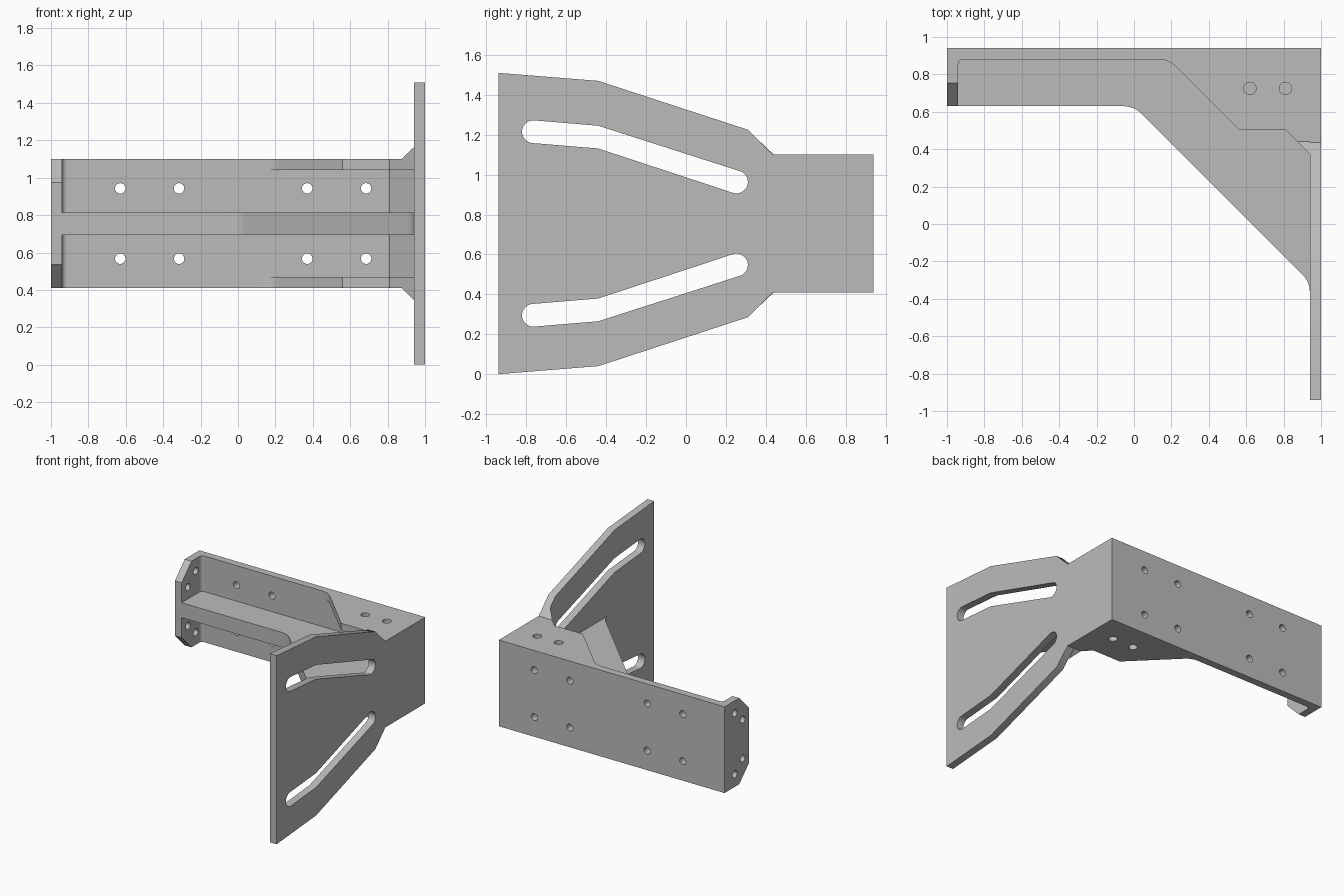
import bpy, bmesh
from math import sin, cos, pi, atan2
from mathutils import Matrix, Vector

cube = bpy.data.objects.get("Cube")
if cube:
    bpy.data.objects.remove(cube, do_unlink=True)

grey = bpy.data.materials.new("plain_grey")
grey.use_nodes = True
grey.diffuse_color = (0.5, 0.5, 0.5, 1)
grey.node_tree.nodes["Principled BSDF"].inputs["Base Color"].default_value = (0.5, 0.5, 0.5, 1)

BOTTOM, TOP, MID = 0.41, 1.10, 0.755   # heights of the main bracket
T = 0.06                               # sheet thickness

# Local (u, v, extrusion) directions for plates facing each axis
FRAMES = {
    "x": ((0, 1, 0), (0, 0, 1), (1, 0, 0)),
    "y": ((1, 0, 0), (0, 0, 1), (0, -1, 0)),
    "z": ((1, 0, 0), (0, 1, 0), (0, 0, 1)),
}


def finish(name, mesh):
    bm = bmesh.new()
    bm.from_mesh(mesh)
    bmesh.ops.remove_doubles(bm, verts=bm.verts, dist=1e-5)
    bmesh.ops.recalc_face_normals(bm, faces=bm.faces)
    bm.to_mesh(mesh)
    bm.free()
    mesh.materials.clear()
    mesh.materials.append(grey)
    obj = bpy.data.objects.new(name, mesh)
    bpy.context.collection.objects.link(obj)
    bpy.ops.object.select_all(action="DESELECT")
    obj.select_set(True)
    bpy.context.view_layer.objects.active = obj
    bpy.ops.object.shade_smooth_by_angle(angle=pi / 6)
    return obj


def rounded(points, steps=8):
    """Outline whose points may carry a third value: the corner setback."""
    out = []
    for i, p in enumerate(points):
        c = Vector(p[:2])
        if len(p) == 2:
            out.append(c)
            continue
        a = Vector(points[i - 1][:2])
        b = Vector(points[(i + 1) % len(points)][:2])
        a = c + (a - c).normalized() * p[2]
        b = c + (b - c).normalized() * p[2]
        for k in range(steps + 1):
            t = k / steps
            out.append(a * (1 - t) ** 2 + c * 2 * t * (1 - t) + b * t * t)
    return out


def arc(centre, r, start, sweep, n):
    return [Vector((centre[0] + r * cos(start + sweep * k / n),
                    centre[1] + r * sin(start + sweep * k / n))) for k in range(n + 1)]


def hole(u, v, r=0.028):
    return arc((u, v), r, 0, 2 * pi, 24)[:-1]


def flip(points):
    """Mirror an outline about the middle height."""
    return [(p[0], 2 * MID - p[1]) for p in reversed(points)]


def plate(name, axis, lo, hi, outline, holes=()):
    """Extrude a filled outline with holes between two positions on an axis."""
    curve = bpy.data.curves.new(name, "CURVE")
    curve.dimensions = "2D"
    curve.fill_mode = "BOTH"
    curve.extrude = (hi - lo) / 2
    for loop in [outline, *holes]:
        spline = curve.splines.new("POLY")
        spline.points.add(len(loop) - 1)
        for point, p in zip(spline.points, loop):
            point.co = (p[0], p[1], 0, 1)
        spline.use_cyclic_u = True
    temp = bpy.data.objects.new(name + "_curve", curve)
    bpy.context.collection.objects.link(temp)
    graph = bpy.context.evaluated_depsgraph_get()
    mesh = bpy.data.meshes.new_from_object(temp.evaluated_get(graph))
    bpy.data.objects.remove(temp, do_unlink=True)
    bpy.data.curves.remove(curve)
    matrix = Matrix(FRAMES[axis]).transposed().to_4x4()
    matrix.translation["xyz".index(axis)] = (lo + hi) / 2
    mesh.transform(matrix)
    return finish(name, mesh)


# Slotted side plate
upper = [(-0.94, 1.51), (-0.44, 1.47), (0.31, 1.225), (0.435, TOP), (0.94, TOP)]
p0, p1, p2, r = (-0.765, 1.215), (-0.44, 1.188), (0.253, 0.963), 0.057
a = atan2(p1[1] - p0[1], p1[0] - p0[0])
b = atan2(p2[1] - p1[1], p2[0] - p1[0])
slot = (arc(p0, r, a + pi / 2, pi, 16) + [(p1[0], p1[1] - r)]
        + arc(p2, r, b - pi / 2, pi, 16) + [(p1[0], p1[1] + r)])
plate("side_plate", "x", 1 - T, 1, upper + flip(upper), [slot, flip(slot)])

# Back plate with two rows of bolt holes
plate("back_plate", "y", 0.94 - T, 0.94,
      [(-0.94, BOTTOM), (0.94, BOTTOM), (0.94, TOP), (-0.94, TOP)],
      [hole(x, MID + s * 0.188) for x in (-0.63, -0.315, 0.37, 0.685) for s in (-1, 1)])

# End flange with clipped corners
half = [(0.94, TOP), (0.755, TOP), (0.63, TOP - 0.125)]
plate("end_flange", "x", -1, -1 + T, half + flip(half),
      [hole(y, MID + s * dz) for y, dz in ((0.81, 0.245), (0.71, 0.155)) for s in (-1, 1)])

# Thick middle rib
plate("middle_rib", "z", MID - T, MID + T, rounded([
    (-0.94, 0.88), (-0.94, 0.63), (0, 0.63, 0.06), (0.94, -0.31, 0.055),
    (0.94, -0.38), (0.96, -0.38), (0.96, 0.88)]))

# Top and bottom corner flanges
web = rounded([(0.12, 0.9), (0.12, 0.88), (0.185, 0.88, 0.055), (0.56, 0.505),
               (0.81, 0.505), (0.94, 0.375), (0.94, 0.9)])
web_holes = [hole(x, 0.725, 0.033) for x in (0.62, 0.81)]
plate("top_flange", "z", TOP - T, TOP, web, web_holes)
plate("bottom_flange", "z", BOTTOM, BOTTOM + T, web, web_holes)

# Small sloped wedges where the flanges meet the side plate
for name, z, s in (("top_wedge", TOP, 1), ("bottom_wedge", BOTTOM, -1)):
    bm = bmesh.new()
    for co in ((0.875, 0.44, z), (0.94, 0.44, z), (0.94, 0.375, z), (0.94, 0.375, z + s * 0.063)):
        bm.verts.new(co)
    bmesh.ops.convex_hull(bm, input=bm.verts)
    mesh = bpy.data.meshes.new(name)
    bm.to_mesh(mesh)
    bm.free()
    finish(name, mesh)

# Inner corner fills: bevel on the side plate, small cove on the end flange
plate("inner_corner_bevel", "z", BOTTOM + T, TOP - T,
      [(0.81, 0.88), (0.94, 0.75), (0.94, 0.88)])
plate("inner_corner_cove", "z", BOTTOM, TOP, rounded([
    (-0.95, 0.845), (-0.94, 0.845), (-0.94, 0.88, 0.03), (-0.905, 0.88),
    (-0.905, 0.89), (-0.95, 0.89)]))
